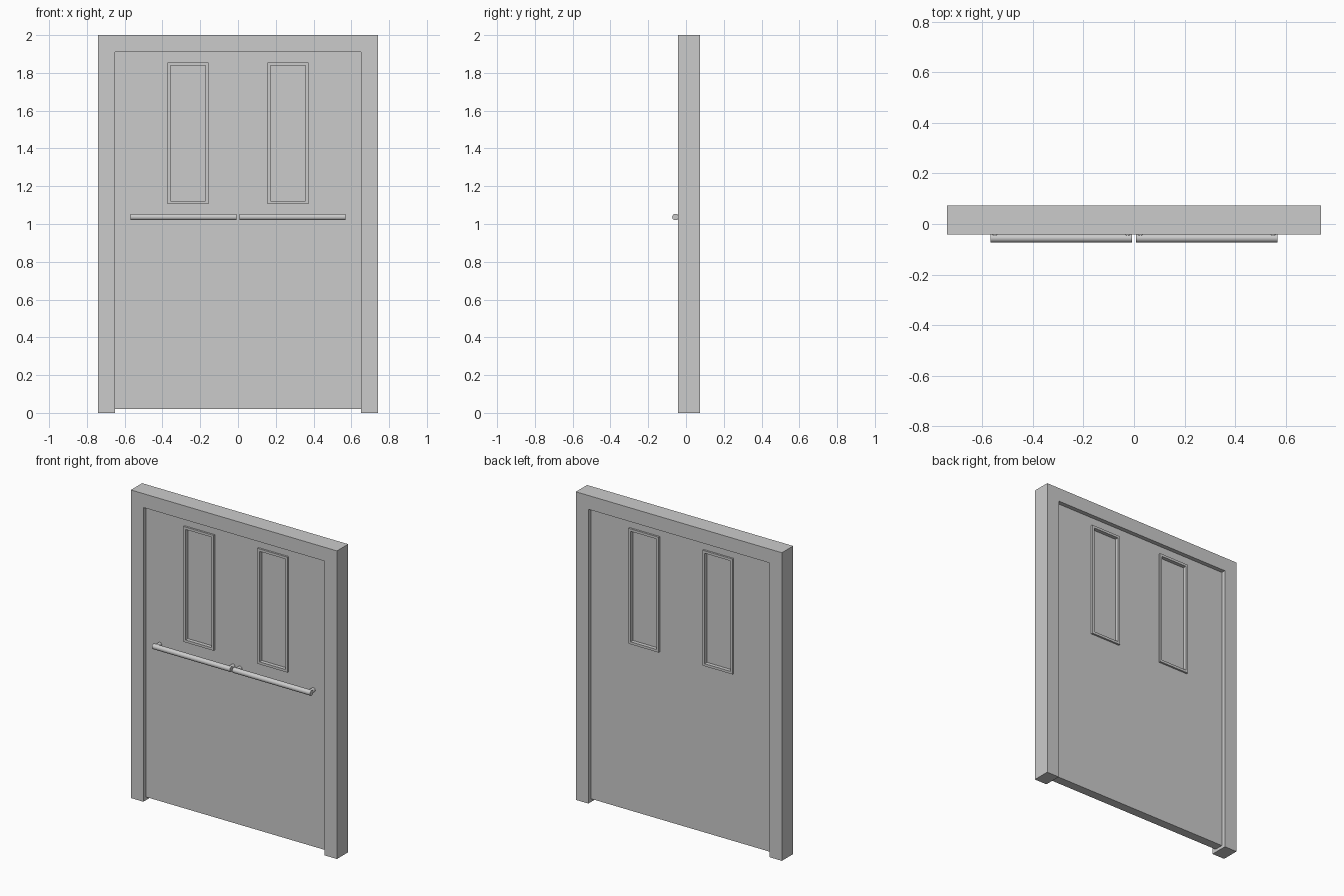
import bpy
from math import radians, pi

if "Cube" in bpy.data.objects:
    bpy.data.objects.remove(bpy.data.objects["Cube"])

FRONT, BACK = -0.042, 0.073          # frame depth
DOOR_F, DOOR_B = -0.014, 0.045       # door leaf depth
WIN = (0.157, 0.374, 1.106, 1.855)   # window trim x0, x1, z0, z1
TRIM, LIP = 0.016, 0.012


def rect(x0, x1, z0, z1):
    return [(x0, z0), (x1, z0), (x1, z1), (x0, z1)]


def plate(name, outlines, y0, y1):
    """Filled x-z outlines (inner outlines are holes) extruded along y."""
    cu = bpy.data.curves.new(name, 'CURVE')
    cu.dimensions = '2D'
    cu.fill_mode = 'BOTH'
    cu.extrude = (y1 - y0) / 2
    for pts in outlines:
        sp = cu.splines.new('POLY')
        sp.points.add(len(pts) - 1)
        for p, (x, z) in zip(sp.points, pts):
            p.co = (x, z, 0, 1)
        sp.use_cyclic_u = True
        sp.use_smooth = False
    ob = bpy.data.objects.new(name, cu)
    bpy.context.collection.objects.link(ob)
    ob.rotation_euler.x = radians(90)
    ob.location.y = (y0 + y1) / 2
    bpy.ops.object.select_all(action='DESELECT')
    ob.select_set(True)
    bpy.context.view_layer.objects.active = ob
    bpy.ops.object.convert(target='MESH')
    return bpy.context.object


def rod(name, radius, length, loc, rot):
    bpy.ops.mesh.primitive_cylinder_add(vertices=24, radius=radius, depth=length,
                                        location=loc, rotation=rot)
    ob = bpy.context.object
    ob.name = name
    bpy.ops.object.shade_smooth_by_angle(angle=radians(40))
    return ob


def mirror(ob):
    m = ob.modifiers.new('mirror', 'MIRROR')
    m.mirror_object = centre


# mirror centre
centre = bpy.data.objects.new('mirror_centre', None)
bpy.context.collection.objects.link(centre)
centre.hide_render = True

# door frame: two jambs and a header
plate('door_frame', [[(-0.74, 0), (-0.65, 0), (-0.65, 1.91), (0.65, 1.91),
                      (0.65, 0), (0.74, 0), (0.74, 2), (-0.74, 2)]], FRONT, BACK)

# door slab with two window openings
x0, x1, z0, z1 = WIN
plate('door_slab', [rect(-0.65, 0.65, 0.02, 1.91), rect(x0, x1, z0, z1),
                    rect(-x1, -x0, z0, z1)], DOOR_F, DOOR_B)

# raised window trim and recessed pane
inner = rect(x0 + TRIM, x1 - TRIM, z0 + TRIM, z1 - TRIM)
mirror(plate('window_trim', [rect(*WIN), inner], DOOR_F - LIP, DOOR_B + LIP))
mirror(plate('window_pane', [inner], DOOR_F + LIP, DOOR_B - LIP))

# push bars with a standoff near each end
BAR_Y, BAR_Z, R = -0.056, 1.037, 0.017
mirror(rod('push_bar', R, 0.56, (0.288, BAR_Y, BAR_Z), (0, pi / 2, 0)))
for side, x in (('inner', 0.025), ('outer', 0.551)):
    mirror(rod(side + '_bar_standoff', 0.014, DOOR_F - BAR_Y,
               (x, (BAR_Y + DOOR_F) / 2, BAR_Z), (pi / 2, 0, 0)))
